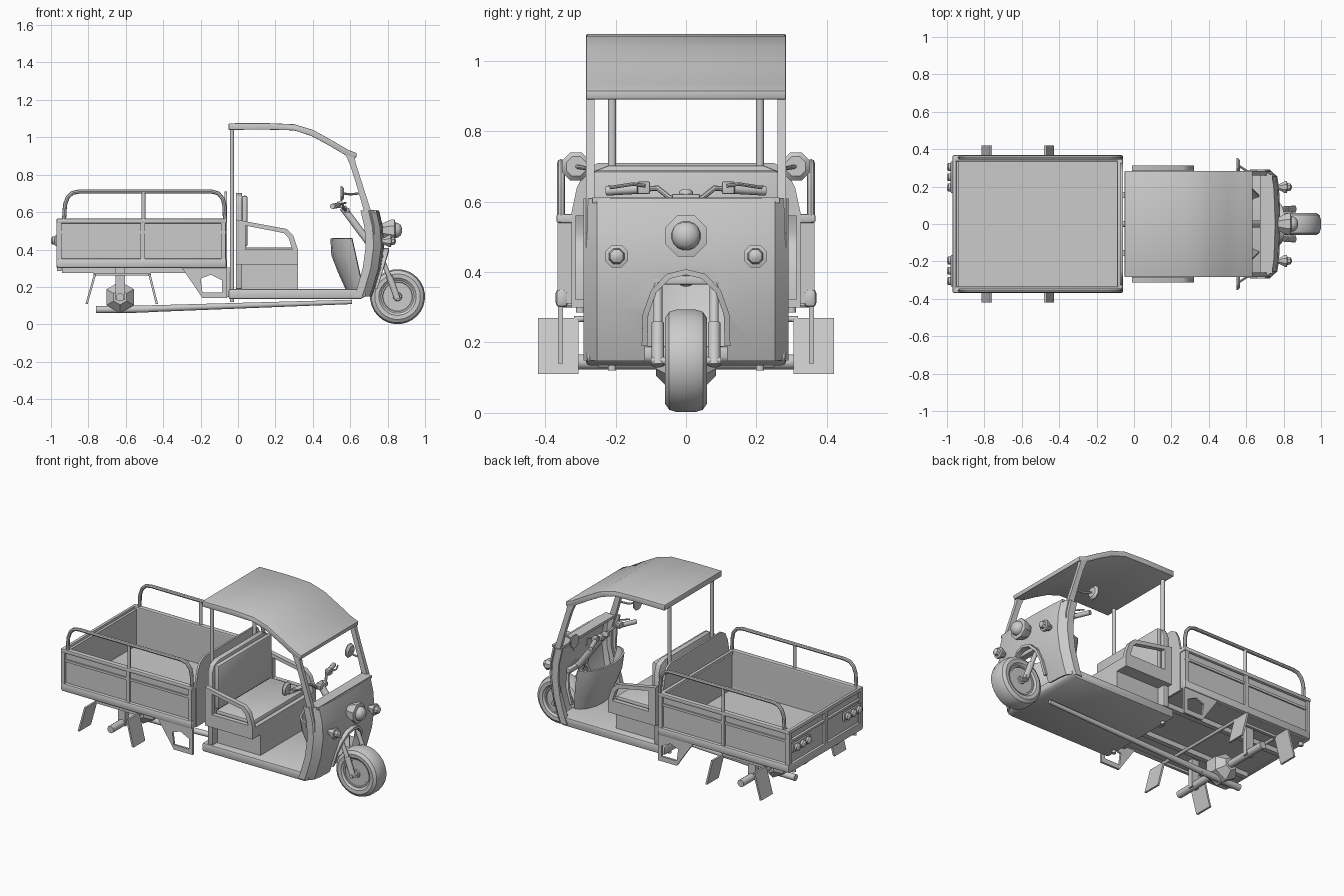
import bpy, bmesh, math
from mathutils import Vector


def finish(name, bm, bevel=0.0):
    bmesh.ops.recalc_face_normals(bm, faces=bm.faces)
    me = bpy.data.meshes.new(name)
    bm.to_mesh(me)
    bm.free()
    ob = bpy.data.objects.new(name, me)
    bpy.context.collection.objects.link(ob)
    if bevel:
        m = ob.modifiers.new("bevel", 'BEVEL')
        m.width, m.segments = bevel, 2
    return ob


def prism(name, pts, y0, y1, bevel=0.0, axis='y'):
    """Extrude an xz profile along y (or a yz profile along x)."""
    bm = bmesh.new()
    put = (lambda a, b, t: (a, t, b)) if axis == 'y' else (lambda a, b, t: (t, a, b))
    f = bm.faces.new([bm.verts.new(put(a, b, y0)) for a, b in pts])
    g = bmesh.ops.extrude_face_region(bm, geom=[f])
    d = Vector(put(0, 0, y1 - y0))
    bmesh.ops.translate(bm, vec=d, verts=[v for v in g['geom'] if isinstance(v, bmesh.types.BMVert)])
    return finish(name, bm, bevel)


def box(name, x0, x1, y0, y1, z0, z1, bevel=0.0):
    return prism(name, [(x0, z0), (x1, z0), (x1, z1), (x0, z1)], y0, y1, bevel)


def frame(name, outer, inner, y0, y1):
    """Flat plate in xz with a hole of the same number of corners."""
    bm = bmesh.new()
    n = len(outer)
    L = [[bm.verts.new((x, y, z)) for x, z in p] for p in (outer, inner) for y in (y0, y1)]
    for a, b in ((0, 1), (1, 3), (3, 2), (2, 0)):
        for i in range(n):
            j = (i + 1) % n
            bm.faces.new((L[a][i], L[a][j], L[b][j], L[b][i]))
    return finish(name, bm)


def sheet(name, rows, thick):
    """Thick sheet through a grid of points."""
    bm = bmesh.new()
    V = [[bm.verts.new(p) for p in r] for r in rows]
    for a, b in zip(V, V[1:]):
        for i in range(len(a) - 1):
            bm.faces.new((a[i], a[i + 1], b[i + 1], b[i]))
    ob = finish(name, bm)
    m = ob.modifiers.new("solid", 'SOLIDIFY')
    m.thickness, m.offset = thick, 0
    return ob


def lathe(name, prof, c, axis, n):
    """Spin (radius, offset) points round an axis through c."""
    bm = bmesh.new()
    rot = Vector((0, 0, 1)).rotation_difference(Vector(axis)).to_matrix()
    rings = []
    for r, h in prof:
        ring = []
        for i in range(n):
            a = 2 * math.pi * (i + 0.5) / n
            ring.append(bm.verts.new(Vector(c) + rot @ Vector((r * math.cos(a), r * math.sin(a), h))))
        rings.append(ring)
    for a, b in zip(rings, rings[1:]):
        for i in range(n):
            bm.faces.new((a[i], a[(i + 1) % n], b[(i + 1) % n], b[i]))
    bm.faces.new(rings[0])
    bm.faces.new(rings[-1])
    return finish(name, bm)


def rod(name, p, q, r, n=12, r2=None):
    d = Vector(q) - Vector(p)
    return lathe(name, [(r, 0), (r2 or r, d.length)], p, d.normalized(), n)


def tube(name, pts, r):
    cu = bpy.data.curves.new(name, 'CURVE')
    cu.dimensions, cu.bevel_depth, cu.bevel_resolution, cu.use_fill_caps = '3D', r, 2, True
    s = cu.splines.new('POLY')
    s.points.add(len(pts) - 1)
    for p, co in zip(s.points, pts):
        p.co = (*co, 1)
    ob = bpy.data.objects.new(name, cu)
    bpy.context.collection.objects.link(ob)
    return ob


# cargo bed: floor, ends, headboard
box("cargo_floor", -0.96, -0.07, -0.35, 0.35, 0.305, 0.325)
box("tailgate", -0.955, -0.935, -0.35, 0.35, 0.31, 0.55)
box("cargo_front_wall", -0.085, -0.065, -0.35, 0.35, 0.31, 0.55)
for nm, z0, z1 in (("bottom", 0.30, 0.35), ("middle", 0.485, 0.50), ("top", 0.54, 0.565)):
    box(f"tailgate_{nm}_rail", -0.97, -0.95, -0.36, 0.36, z0, z1, 0.005)
box("cargo_front_rail", -0.09, -0.06, -0.36, 0.36, 0.54, 0.565, 0.005)
for y in (-0.35, 0, 0.35):
    box("tailgate_post", -0.97, -0.95, y - 0.012, y + 0.012, 0.31, 0.56)
prism("headboard", [(-0.325, 0.3), (0.325, 0.3), (0.325, 0.57), (0.31, 0.64), (0.285, 0.69), (0.25, 0.71),
                    (-0.25, 0.71), (-0.285, 0.69), (-0.31, 0.64), (-0.325, 0.57)], -0.072, -0.06, axis='x')

for s in (-1, 1):
    def side(name, x0, x1, a, b, z0, z1, bev=0.0):
        box(name, x0, x1, min(s * a, s * b), max(s * a, s * b), z0, z1, bev)
    # cargo sides
    side("cargo_side", -0.96, -0.065, 0.335, 0.352, 0.31, 0.55)
    side("cargo_top_rail", -0.97, -0.06, 0.335, 0.368, 0.54, 0.565, 0.006)
    side("cargo_sill", -0.97, -0.06, 0.335, 0.37, 0.30, 0.352, 0.012)
    side("cargo_rib", -0.96, -0.065, 0.345, 0.36, 0.485, 0.50)
    for x in (-0.955, -0.508, -0.078):
        side("cargo_post", x - 0.012, x + 0.012, 0.345, 0.365, 0.31, 0.56)
    y = s * 0.355
    tube("cargo_handrail", [(-0.93, y, 0.56), (-0.925, y, 0.64), (-0.91, y, 0.68), (-0.885, y, 0.703), (-0.85, y, 0.71),
                            (-0.14, y, 0.71), (-0.105, y, 0.70), (-0.08, y, 0.67), (-0.072, y, 0.63), (-0.07, y, 0.56)], 0.011)
    rod("handrail_post", (-0.505, y, 0.55), (-0.505, y, 0.71), 0.01)
    # tail lamps
    box("tail_lamp_housing", -0.98, -0.965, s * 0.25 - 0.085, s * 0.25 + 0.085, 0.42, 0.475, 0.006)
    for dy in (-0.055, 0, 0.055):
        lathe("tail_lamp", [(0.022, 0), (0.022, 0.015), (0.012, 0.022)], (-0.978, s * 0.25 + dy, 0.448), (-1, 0, 0), 12)
    rod("tow_peg", (-0.955, s * 0.3, 0.285), (-0.955, s * 0.3, 0.31), 0.013)
    # slanted mud flaps and carriers
    for x0, x1 in ((-0.77, -0.815), (-0.48, -0.44)):
        prism("mud_flap", [(x0, 0.27), (x0 + 0.012, 0.27), (x1 + 0.012, 0.11), (x1, 0.11)], s * 0.305, s * 0.42)
    side("flap_carrier", -0.77, -0.468, 0.30, 0.318, 0.26, 0.275)
    side("spring_bracket", -0.655, -0.605, 0.22, 0.25, 0.13, 0.305)
    # side plates with five-sided hole
    frame("side_plate", [(-0.30, 0.302), (-0.06, 0.302), (-0.06, 0.14), (-0.19, 0.14), (-0.23, 0.20)],
          [(-0.20, 0.245), (-0.145, 0.265), (-0.085, 0.235), (-0.085, 0.17), (-0.19, 0.17)], s * 0.35, s * 0.363)
    side("chassis_rail", -0.94, -0.03, 0.14, 0.17, 0.275, 0.305)
    side("chassis_drop", -0.075, -0.045, 0.14, 0.17, 0.145, 0.30)
    # rear cab posts and windscreen pillars
    rod("cab_post", (-0.032, s * 0.21, 0.12), (-0.032, s * 0.21, 1.05), 0.012)
    prism("front_pillar", [(0.57, 0.92), (0.60, 0.85), (0.635, 0.74), (0.675, 0.60), (0.70, 0.52), (0.70, 0.41), (0.635, 0.19),
                           (0.685, 0.19), (0.73, 0.42), (0.73, 0.52), (0.71, 0.61), (0.665, 0.75), (0.63, 0.86), (0.62, 0.91)],
          s * 0.26, s * 0.284)
    # armrest frames
    frame("armrest", [(-0.01, 0.32), (0.32, 0.32), (0.32, 0.40), (0.295, 0.475), (0.26, 0.51), (-0.01, 0.56)],
          [(0.04, 0.40), (0.29, 0.40), (0.287, 0.41), (0.27, 0.463), (0.245, 0.488), (0.04, 0.528)], s * 0.285, s * 0.314)
    # mirrors
    lathe("mirror", [(0.03, -0.012), (0.043, 0), (0.043, 0.006)], (0.555, s * 0.312, 0.70), (-1, 0, 0), 8)
    tube("mirror_arm", [(0.56, s * 0.312, 0.70), (0.60, s * 0.285, 0.695), (0.645, s * 0.272, 0.70)], 0.006)
    # handlebar halves
    tube("handlebar", [(0.575, 0, 0.61), (0.575, s * 0.045, 0.61), (0.555, s * 0.08, 0.638), (0.51, s * 0.21, 0.632)], 0.008)
    rod("grip", (0.535, s * 0.135, 0.636), (0.505, s * 0.225, 0.631), 0.014)
    tube("brake_lever", [(0.56, s * 0.115, 0.645), (0.575, s * 0.15, 0.65), (0.54, s * 0.215, 0.64)], 0.005)
    box("switch_block", 0.53, 0.56, s * 0.12 - 0.018, s * 0.12 + 0.018, 0.622, 0.657, 0.004)
    # fork legs and small lamps
    rod("fork_leg", (0.853, s * 0.08, 0.148), (0.755, s * 0.08, 0.385), 0.013)
    rod("fork_slider", (0.853, s * 0.08, 0.135), (0.81, s * 0.08, 0.255), 0.018)
    lathe("small_lamp", [(0.015, 0), (0.02, 0.03), (0.035, 0.055), (0.035, 0.065), (0.024, 0.068), (0.02, 0.085), (0.008, 0.092)],
          (0.752, s * 0.197, 0.445), (1, 0, 0), 8)

# rear axle, differential and drive shaft
rod("rear_axle", (-0.63, -0.36, 0.145), (-0.63, 0.36, 0.145), 0.022)
lathe("differential", [(0.04, -0.085), (0.085, -0.04), (0.085, 0.04), (0.04, 0.085)], (-0.63, 0, 0.145), (0, 1, 0), 6)
rod("shaft_rear", (-0.76, 0, 0.079), (-0.48, 0, 0.082), 0.02)
rod("drive_shaft", (-0.52, 0, 0.082), (0.61, 0, 0.12), 0.019, 12, 0.012)
for x in (-0.765, -0.475):
    rod("carrier_crossbar", (x, -0.31, 0.267), (x, 0.31, 0.267), 0.009)

# cab floor, seat and backrest
fl = [(-0.05, 0.135), (0.655, 0.135), (0.685, 0.15), (0.685, 0.19), (-0.05, 0.19)]
prism("cab_floor", fl, -0.284, 0.284, 0.01)
box("seat_base", -0.01, 0.32, -0.235, 0.235, 0.185, 0.33)
box("seat_box", -0.01, 0.32, -0.29, 0.29, 0.32, 0.385)
box("seat_cushion", 0.035, 0.295, -0.27, 0.27, 0.38, 0.412, 0.01)
prism("back_panel", [(-0.284, 0.19), (0.284, 0.19), (0.284, 0.64), (0.265, 0.685), (0.22, 0.703),
                     (-0.22, 0.703), (-0.265, 0.685), (-0.284, 0.64)], -0.012, 0.022, 0.005, axis='x')
box("seat_back", 0.02, 0.052, -0.265, 0.265, 0.415, 0.688, 0.012)

# roof
top = [(-0.05, 1.075), (0.15, 1.076), (0.30, 1.07), (0.40, 1.04), (0.50, 0.985), (0.585, 0.935), (0.635, 0.915)]
low = [(0.632, 0.89), (0.595, 0.893), (0.565, 0.91), (0.48, 0.96), (0.39, 1.008), (0.30, 1.037), (0.15, 1.041), (-0.05, 1.04)]
prism("roof", top + low, -0.284, 0.284, 0.004)
box("windscreen_sill", 0.675, 0.74, -0.265, 0.265, 0.596, 0.612)

# front fairing with wheel arch
cols = [(-0.284, -0.09), (-0.284, -0.05), (-0.25, -0.013), (-0.2, -0.005), (-0.1, 0), (0, 0.002)]
cols += [(-y, d) for y, d in cols[-2::-1]]
levels = [(0.15, 0.71), (0.19, 0.725), (0.30, 0.757), (0.42, 0.773), (0.52, 0.766), (0.608, 0.745)]
fair = sheet("front_fairing", [[(x + d, y, z) for y, d in cols] for z, x in levels], 0.014)
arch = [(0.118, 0.10), (0.115, 0.28), (0.092, 0.345), (0.05, 0.388), (0, 0.40)]
arch += [(-y, z) for y, z in arch[-2::-1]]
cutter = prism("arch_cutter", arch, 0.60, 0.95, axis='x')
cutter.hide_render = True
cut = fair.modifiers.new("arch", 'BOOLEAN')
cut.object, cut.operation = cutter, 'DIFFERENCE'
rim = [(y, max(z, 0.19)) for y, z in arch]
sheet("front_fender", [[(x + (z - 0.19) * 0.3, y, z) for y, z in rim] for x in (0.70, 0.745)], 0.016)

# inner leg shield
N = 8
rows = []
for z, xb, xf, w in ((0.46, 0.50, 0.61, 0.2), (0.37, 0.505, 0.63, 0.19), (0.28, 0.54, 0.65, 0.17), (0.18, 0.585, 0.67, 0.15)):
    rows.append([(xf - (xf - xb) * math.sin(math.pi * i / N), -w * math.cos(math.pi * i / N), z) for i in range(N + 1)])
sheet("leg_shield", rows, 0.012)

# steering column and fork yoke
rod("steering_column", (0.56, 0, 0.625), (0.75, 0, 0.37), 0.02)
box("fork_yoke", 0.735, 0.775, -0.095, 0.095, 0.365, 0.39, 0.004)
box("bar_clamp", 0.555, 0.595, -0.04, 0.04, 0.595, 0.622, 0.004)

# headlight
lathe("headlight_shell", [(0.035, 0), (0.05, 0.03), (0.063, 0.06), (0.063, 0.075), (0.042, 0.08)], (0.762, 0, 0.503), (1, 0, 0), 8)
lathe("headlight_lens", [(0.042, 0), (0.04, 0.016), (0.028, 0.03), (0.01, 0.037)], (0.84, 0, 0.503), (1, 0, 0), 16)

# front wheel
W = (0.853, 0, 0.148)
tyre = [(0.085, -0.045), (0.10, -0.058), (0.122, -0.06), (0.14, -0.048), (0.147, -0.025)]
tyre += [(r, -h) for r, h in tyre[::-1]]
lathe("front_tyre", tyre, W, (0, 1, 0), 28)
disc = [(0.02, -0.05), (0.028, -0.04), (0.03, -0.03), (0.07, -0.032), (0.08, -0.05), (0.088, -0.05)]
lathe("front_rim", disc + [(r, -h) for r, h in disc[::-1]], W, (0, 1, 0), 24)
rod("front_axle", (0.853, -0.1, 0.148), (0.853, 0.1, 0.148), 0.011)

# bake modifiers and smooth
bpy.ops.object.select_all(action='SELECT')
bpy.context.view_layer.objects.active = fair
cutter.select_set(False)
bpy.ops.object.convert(target='MESH')
bpy.data.objects.remove(cutter)
bpy.ops.object.shade_smooth_by_angle(angle=math.radians(35))
